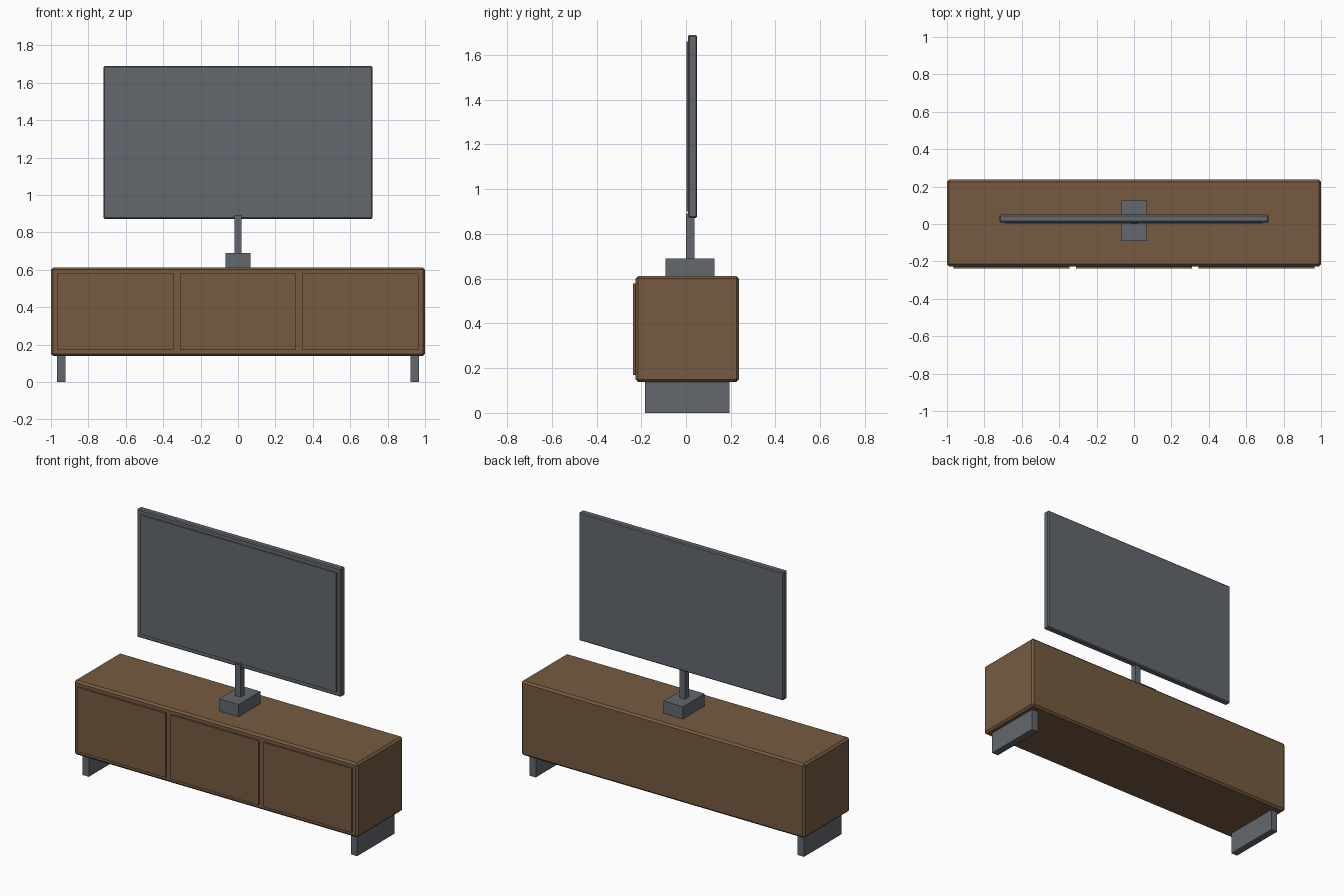
import bpy

if "Cube" in bpy.data.objects:
    bpy.data.objects.remove(bpy.data.objects["Cube"])


def material(name, rgb):
    m = bpy.data.materials.new(name)
    m.diffuse_color = (*rgb, 1.0)
    m.use_nodes = True
    m.node_tree.nodes["Principled BSDF"].inputs["Base Color"].default_value = m.diffuse_color
    return m


WOOD = material("brown_wood", (0.18, 0.105, 0.054))
STEEL = material("grey_steel", (0.125, 0.139, 0.156))


def box(name, x, y, z, mat, bevel=0.0):
    """Box from (min, max) ranges, with optional chamfered edges."""
    bpy.ops.mesh.primitive_cube_add(
        size=1, location=[(a + b) / 2 for a, b in (x, y, z)])
    ob = bpy.context.object
    ob.name = name
    ob.scale = [b - a for a, b in (x, y, z)]
    bpy.ops.object.transform_apply(location=False, rotation=False, scale=True)
    ob.data.materials.append(mat)
    if bevel:
        mod = ob.modifiers.new("chamfer", 'BEVEL')
        mod.width = bevel
        mod.segments = 1
    return ob


# Cabinet body
box("cabinet_body", (-1, 1), (-0.226, 0.237), (0.138, 0.612), WOOD, 0.012)

# Three front doors
for i, cx in enumerate((-0.655, 0, 0.655)):
    box(f"door_{i + 1}", (cx - 0.311, cx + 0.311), (-0.238, -0.22),
        (0.17, 0.579), WOOD)

# Slab legs at both ends
for side, s in (("left", -1), ("right", 1)):
    box(f"{side}_leg", sorted((s * 0.923, s * 0.968)), (-0.183, 0.194),
        (0, 0.14), STEEL)

# Screen stand
box("stand_base", (-0.068, 0.068), (-0.091, 0.128), (0.61, 0.69), STEEL)
box("stand_neck", (-0.019, 0.019), (-0.001, 0.037), (0.69, 0.892), STEEL)

# Television housing and raised front panel
box("screen_housing", (-0.72, 0.72), (0.009, 0.05), (0.872, 1.689), STEEL, 0.006)
box("screen_panel", (-0.69, 0.69), (0.002, 0.011), (0.90, 1.66), STEEL)
